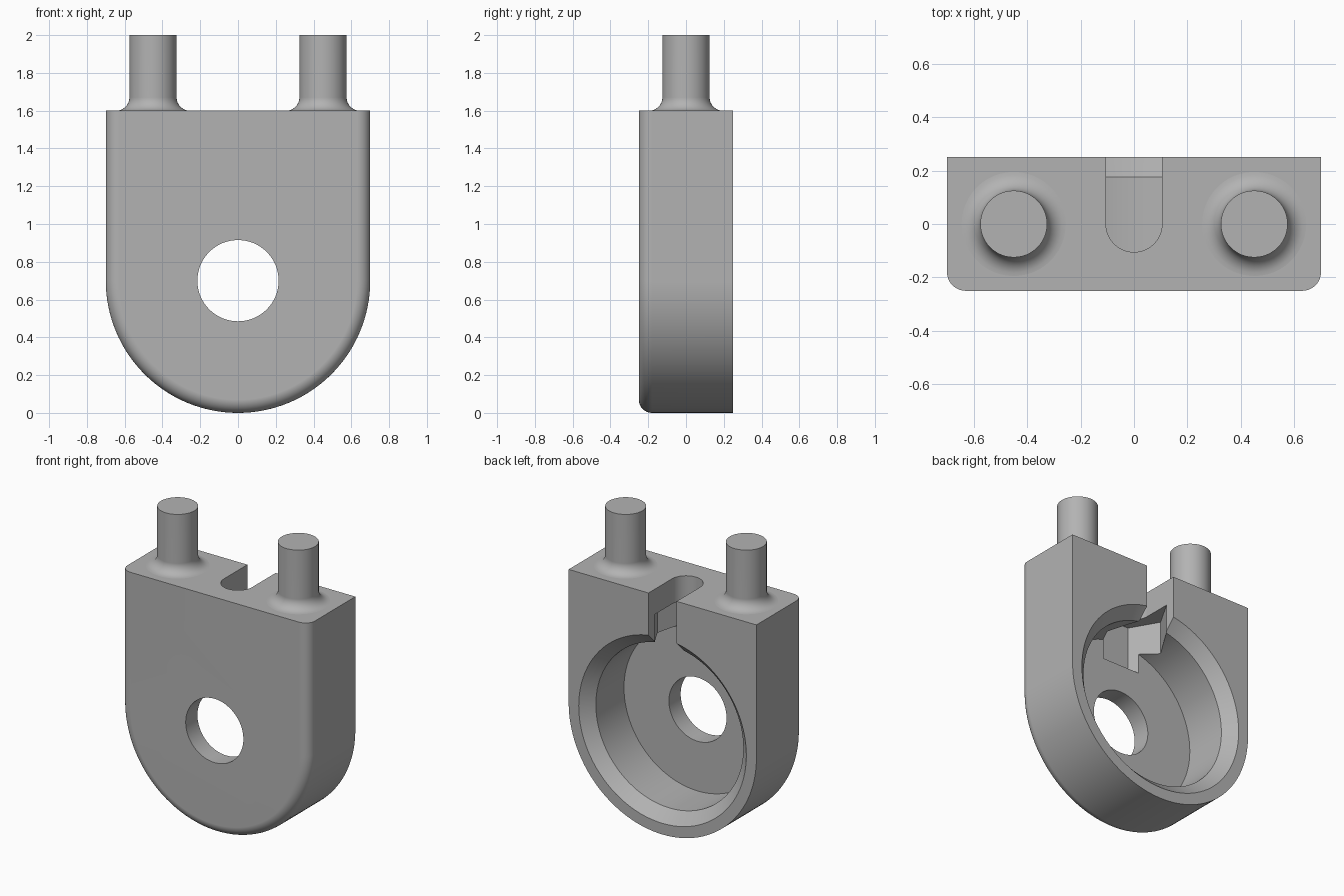
import bpy, bmesh, math

cube = bpy.data.objects.get("Cube")
if cube:
    bpy.data.objects.remove(cube, do_unlink=True)

grey = bpy.data.materials.new("plain_grey")
grey.use_nodes = True
COLOUR = (0.45, 0.45, 0.45, 1)
grey.diffuse_color = COLOUR
grey.node_tree.nodes["Principled BSDF"].inputs["Base Color"].default_value = COLOUR

ARC_Z = 0.7       # centre height of the rounded end, bore and recess
TOP = 1.6
FILLET = 0.07


def loft(name, rings):
    """Skin closed rings of points and cap both ends."""
    bm = bmesh.new()
    loops = [[bm.verts.new(p) for p in ring] for ring in rings]
    for a, b in zip(loops, loops[1:]):
        for i in range(len(a)):
            j = (i + 1) % len(a)
            bm.faces.new((a[i], a[j], b[j], b[i]))
    bm.faces.new(loops[0])
    bm.faces.new(loops[-1])
    bmesh.ops.recalc_face_normals(bm, faces=bm.faces)
    mesh = bpy.data.meshes.new(name)
    bm.to_mesh(mesh)
    bm.free()
    mesh.materials.append(grey)
    obj = bpy.data.objects.new(name, mesh)
    bpy.context.collection.objects.link(obj)
    return obj


def circle(r, n, start=0.0):
    steps = (start + 2 * math.pi * i / n for i in range(n))
    return [(r * math.cos(t), r * math.sin(t)) for t in steps]


def u_outline(r, y, n=64):
    """Flat-topped outline with a round lower end of radius r."""
    arc = [(-r * math.cos(math.pi * i / n), y, ARC_Z - r * math.sin(math.pi * i / n))
           for i in range(n + 1)]
    return [(-r, y, TOP)] + arc + [(r, y, TOP)]


def prism(name, outline, low, high):
    return loft(name, [[(x, y, z) for x, y in outline] for z in (low, high)])


def select_only(obj):
    bpy.ops.object.select_all(action='DESELECT')
    obj.select_set(True)
    bpy.context.view_layer.objects.active = obj


def cut(obj, cutter):
    mod = obj.modifiers.new("cut", 'BOOLEAN')
    mod.operation = 'DIFFERENCE'
    mod.solver = 'EXACT'
    mod.object = cutter
    select_only(obj)
    bpy.ops.object.modifier_apply(modifier=mod.name)
    bpy.data.objects.remove(cutter, do_unlink=True)


def smooth(obj):
    select_only(obj)
    bpy.ops.object.shade_smooth_by_angle(angle=math.radians(25))
    mod = obj.modifiers.new("weighted_normals", 'WEIGHTED_NORMAL')
    mod.keep_sharp = True


# Body with a rounded front edge
angles = [math.pi / 2 * i / 8 for i in range(9)]
sections = [(0.7 - FILLET * (1 - math.sin(t)), -0.25 + FILLET * (1 - math.cos(t)))
            for t in angles] + [(0.7, 0.25)]
body = loft("body", [u_outline(r, y) for r, y in sections])

# Bore and chamfered round recess in the back
recess = [(0.215, -0.3), (0.215, -0.125), (0.55, -0.125),
          (0.55, 0.175), (0.65, 0.275)]
cut(body, loft("recess_cutter",
               [[(x, y, ARC_Z + z) for x, z in circle(r, 96)] for r, y in recess]))

# Round-ended slot open to the back
half = 0.105
slot = [(half * math.cos(t), half * math.sin(t))
        for t in (math.pi + math.pi * i / 24 for i in range(25))]
cut(body, prism("slot_cutter", slot + [(half, 0.3), (-half, 0.3)], 1.15, 1.7))

# Six-sided nut pocket below the slot
cut(body, prism("pocket_cutter", circle(0.212, 6), 1.1, 1.43))
smooth(body)

# Two pins with flared feet
foot = [(0.125 + FILLET * (1 - math.sin(t)), TOP + FILLET * (1 - math.cos(t)))
        for t in angles]
pin_profile = [(foot[0][0], TOP - 0.01)] + foot + [(0.125, 2.0)]
for side, name in ((-1, "right_pin"), (1, "left_pin")):
    pin = loft(name, [[(x + side * 0.45, y, z) for x, y in circle(r, 48)]
                      for r, z in pin_profile])
    smooth(pin)
